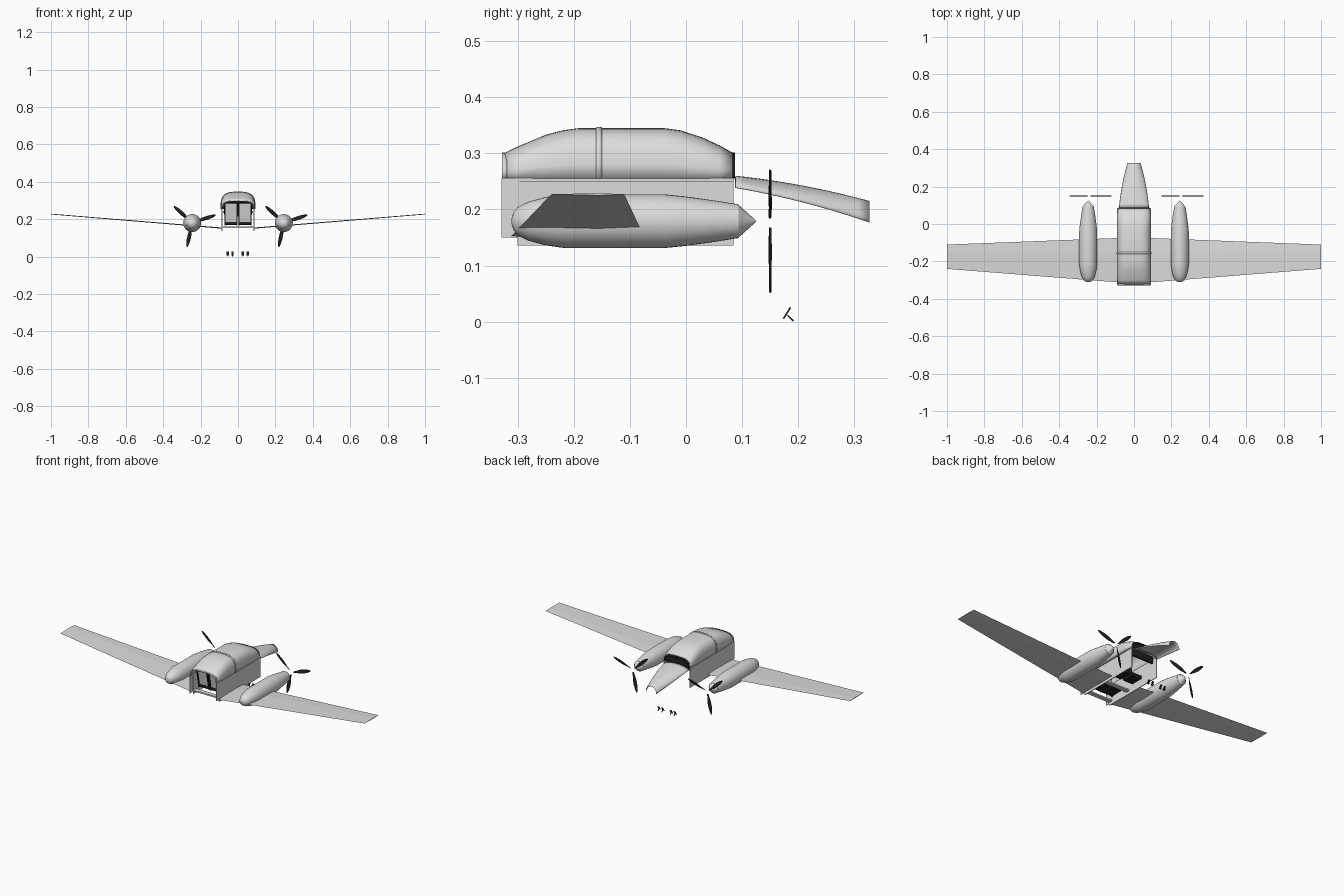
import bpy, bmesh, math
from mathutils import Vector, Matrix

if "Cube" in bpy.data.objects:
    bpy.data.objects.remove(bpy.data.objects["Cube"])


def material(name, rgb):
    m = bpy.data.materials.new(name)
    m.use_nodes = True
    m.diffuse_color = (*rgb, 1)
    m.node_tree.nodes["Principled BSDF"].inputs["Base Color"].default_value = (*rgb, 1)
    return m


LIGHT = material("light grey", (0.72, 0.72, 0.72))
DARK = material("near black", (0.015, 0.015, 0.015))


def finish(bm, name, mat, smooth=False, thickness=0):
    bmesh.ops.recalc_face_normals(bm, faces=bm.faces)
    mesh = bpy.data.meshes.new(name)
    bm.to_mesh(mesh)
    bm.free()
    mesh.materials.append(mat)
    ob = bpy.data.objects.new(name, mesh)
    bpy.context.collection.objects.link(ob)
    if thickness:
        mod = ob.modifiers.new("thickness", "SOLIDIFY")
        mod.thickness = thickness
        mod.offset = -1
    if smooth:
        bpy.ops.object.select_all(action="DESELECT")
        ob.select_set(True)
        bpy.context.view_layer.objects.active = ob
        bpy.ops.object.shade_smooth_by_angle(angle=math.radians(35))
    return ob


def loft(name, rings, mat, closed=False, caps=False, smooth=True, thickness=0):
    """Skin a list of equal-length point rings."""
    bm = bmesh.new()
    rows = [[bm.verts.new(p) for p in ring] for ring in rings]
    n = len(rows[0])
    for a, b in zip(rows, rows[1:]):
        for i in range(n if closed else n - 1):
            j = (i + 1) % n
            bm.faces.new((a[i], a[j], b[j], b[i]))
    if caps:
        bm.faces.new(rows[0])
        bm.faces.new(rows[-1])
    return finish(bm, name, mat, smooth, thickness)


def box(name, center, size, mat, tilt=0):
    bm = bmesh.new()
    bmesh.ops.create_cube(bm, size=1)
    bm.transform(Matrix.Translation(center) @ Matrix.Rotation(tilt, 4, "X")
                 @ Matrix.Diagonal((*size, 1)))
    return finish(bm, name, mat)


def arch(y, width, height, base=0.255, power=0.62, steps=24):
    """Squared-off half arch across the cabin."""
    ring = []
    for i in range(steps + 1):
        a = math.pi * i / steps
        c, s = math.cos(a), max(0, math.sin(a))
        ring.append((math.copysign(abs(c) ** power, c) * width, y, base + s ** power * height))
    return ring


# Cabin roof and its frames
ROOF = [(-0.325, 0.084, 0.045), (-0.3, 0.09, 0.057), (-0.25, 0.092, 0.078),
        (-0.22, 0.092, 0.086), (-0.19, 0.092, 0.09), (-0.04, 0.092, 0.09),
        (-0.01, 0.092, 0.086), (0.03, 0.092, 0.073), (0.06, 0.09, 0.059), (0.085, 0.082, 0.045)]
loft("cabin_roof", [arch(*r) for r in ROOF], LIGHT, thickness=0.003)
loft("roof_band", [arch(y, 0.094, 0.092) for y in (-0.16, -0.15)], LIGHT, thickness=0.004)
loft("rear_roof_frame", [arch(y, 0.087, 0.046) for y in (-0.328, -0.319)], LIGHT, thickness=0.006)
loft("front_window_frame", [arch(y, 0.083, 0.046) for y in (0.083, 0.087)], DARK, thickness=0.01)
bm = bmesh.new()
bm.faces.new([bm.verts.new(p) for p in arch(0.084, 0.08, 0.043)])
finish(bm, "front_window", DARK)

# Cabin sides, open underneath
for side, s in (("left", 1), ("right", -1)):
    box(side + "_side_wall", (s * 0.085, -0.1075, 0.193), (0.004, 0.385, 0.115), LIGHT)
    box(side + "_rear_wall", (s * 0.087, -0.313, 0.203), (0.004, 0.032, 0.106), LIGHT)
    box(side + "_sill", (s * 0.087, -0.12, 0.253), (0.008, 0.41, 0.006), LIGHT)
    box(side + "_seam", (s * 0.088, -0.125, 0.2505), (0.003, 0.34, 0.002), DARK)

# Nose shell, an open arch that narrows and droops
nose = []
for i in range(13):
    t = i / 12
    y = 0.088 + 0.239 * t
    w = 0.08 - 0.02 * t - 0.025 * t * t
    top = 0.26 - 0.025 * t - 0.02 * t * t
    sag = 0.021 + 0.017 * t
    nose.append([(w * math.sin(a), y, top - sag * (1 - math.cos(a)))
                 for a in [math.pi / 2 * (k / 8 - 1) for k in range(17)]])
loft("nose_shell", nose, LIGHT, thickness=0.002)


# Wings: thin tapered panels rising to the tips
def wing_section(x, front, back, z, t):
    return [(x, front, z), (x, (front * 2 + back) / 3, z + t), (x, back, z),
            (x, (front * 2 + back) / 3, z - t)]


for side, s in (("left", 1), ("right", -1)):
    loft(side + "_wing", [wing_section(s * 0.085, -0.075, -0.312, 0.152, 0.003),
                          wing_section(s, -0.11, -0.24, 0.227, 0.002)],
         LIGHT, closed=True, caps=True, smooth=False)


# Engine pods, nose cones and propellers
POD = [(-0.311, 0.004), (-0.308, 0.015), (-0.3, 0.025), (-0.28, 0.035), (-0.25, 0.043),
       (-0.215, 0.048), (-0.04, 0.048), (0.0, 0.044), (0.05, 0.037), (0.094, 0.03)]
AXIS = 0.179


def circle(x, y, r, n=32):
    return [(x + r * math.cos(math.tau * i / n), y, AXIS + r * math.sin(math.tau * i / n))
            for i in range(n)]


BLADE = [(0.014, 0.004, 0.9), (0.035, 0.007, 0.7), (0.06, 0.011, 0.5),
         (0.09, 0.011, 0.35), (0.115, 0.008, 0.25), (0.132, 0.003, 0.2)]
for side, s in (("left", 1), ("right", -1)):
    x = s * 0.245
    loft(side + "_engine_pod", [circle(x, *p) for p in POD], LIGHT, closed=True, caps=True)
    loft(side + "_nose_cone", [circle(x, 0.094, 0.029), circle(x, 0.125, 0.001)],
         LIGHT, closed=True, caps=True)
    for k in range(3):
        turn = Matrix.Translation((x, 0.15, AXIS + 0.002)) @ Matrix.Rotation(
            -math.radians(18 + 120 * k), 4, "Y")
        rings = []
        for r, w, twist in BLADE:
            c, d = w * math.cos(twist), w * math.sin(twist) * 0.6
            rings.append([turn @ Vector(p) for p in
                          ((r, d, c), (r, 0.002, 0), (r, -d, -c), (r, -0.002, 0))])
        loft(f"{side}_propeller_blade_{k + 1}", rings, DARK, closed=True, caps=True, smooth=False)

# Seats with dark frames, and cross beams
for side, s in (("left", 1), ("right", -1)):
    x = s * 0.038
    box(side + "_rear_seat_back", (x, -0.265, 0.23), (0.06, 0.014, 0.11), LIGHT, 0.2)
    for e in (-1, 1):
        box(side + "_rear_seat_rail", (x + e * 0.032, -0.27, 0.23), (0.005, 0.016, 0.125), DARK, 0.2)
    box(side + "_rear_seat_top", (x, -0.282, 0.29), (0.066, 0.016, 0.006), DARK, 0.2)
    box(side + "_rear_seat_cushion", (x, -0.225, 0.178), (0.064, 0.08, 0.016), DARK)
    box(side + "_front_seat_back", (x, -0.1, 0.225), (0.06, 0.016, 0.1), DARK, 0.2)
    box(side + "_front_seat_cushion", (x, -0.06, 0.178), (0.062, 0.075, 0.018), DARK)
for y in (-0.29, -0.15):
    box("cross_beam", (0, y, 0.157), (0.168, 0.025, 0.008), LIGHT)
box("instrument_panel", (0, 0.06, 0.245), (0.15, 0.012, 0.04), DARK)

# Foot pedals
for x in (-0.055, -0.03, 0.026, 0.052):
    box("pedal_plate", (x, 0.18, 0.016), (0.012, 0.003, 0.024), DARK, -0.56)
    box("pedal_arm", (x, 0.186, 0.007), (0.004, 0.003, 0.015), DARK, 0.8)

# Rest the lowest pedal on the ground
bpy.context.view_layer.update()
low = min((o.matrix_world @ v.co).z for o in bpy.data.objects
          if o.type == "MESH" and o.name.startswith("pedal") for v in o.data.vertices)
for o in bpy.data.objects:
    if o.type == "MESH" and o.name.startswith("pedal"):
        o.location.z -= low
